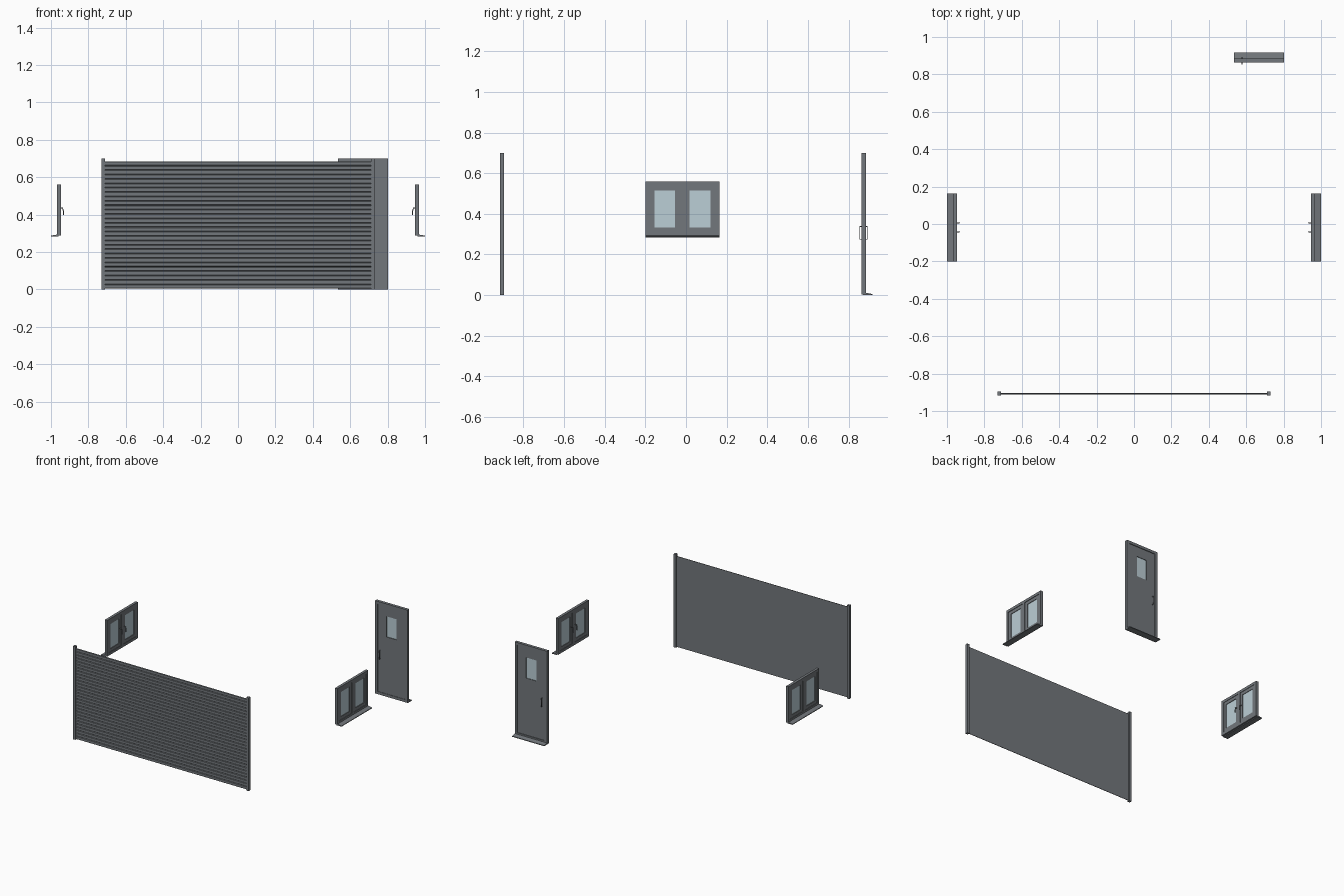
import bpy
import bmesh
from mathutils import Vector

cube = bpy.data.objects.get("Cube")
if cube:
    bpy.data.objects.remove(cube, do_unlink=True)


def material(name, rgb):
    mat = bpy.data.materials.new(name)
    mat.use_nodes = True
    mat.diffuse_color = (*rgb, 1)
    mat.node_tree.nodes["Principled BSDF"].inputs["Base Color"].default_value = (*rgb, 1)
    return mat


GREY = material("slate grey", (0.17, 0.185, 0.2))
GLASS = material("pale glass", (0.5, 0.62, 0.67))


# Placements turn (along the wall, outward, up) into world space
def facing_back(u, d, z):
    return Vector((u, d, z))


def facing_left(u, d, z):
    return Vector((d, u, z))


def facing_right(u, d, z):
    return Vector((-d, u, z))


def finish(name, bm, mat):
    bmesh.ops.recalc_face_normals(bm, faces=bm.faces)
    mesh = bpy.data.meshes.new(name)
    bm.to_mesh(mesh)
    bm.free()
    mesh.materials.append(mat)
    obj = bpy.data.objects.new(name, mesh)
    bpy.context.collection.objects.link(obj)
    return obj


def prism(bm, section, start, end, place):
    """Extrude an (outward, up) section along the wall."""
    face = bm.faces.new([bm.verts.new(place(start, d, z)) for d, z in section])
    ext = bmesh.ops.extrude_face_region(bm, geom=[face], use_keep_orig=True)
    verts = [g for g in ext["geom"] if isinstance(g, bmesh.types.BMVert)]
    bmesh.ops.translate(bm, verts=verts, vec=place(end, 0, 0) - place(start, 0, 0))


def box(bm, u, d, z, place):
    prism(bm, [(d[0], z[0]), (d[1], z[0]), (d[1], z[1]), (d[0], z[1])], *u, place)


def block(name, u, d, z, place, mat=GREY):
    bm = bmesh.new()
    box(bm, u, d, z, place)
    return finish(name, bm, mat)


def ring(name, u, d, z, border, place):
    """Rectangular frame with an open middle."""
    bm = bmesh.new()
    bottom, top = z[0] + border, z[1] - border
    box(bm, (u[0], u[0] + border), d, z, place)
    box(bm, (u[1] - border, u[1]), d, z, place)
    box(bm, (u[0] + border, u[1] - border), d, (z[0], bottom), place)
    box(bm, (u[0] + border, u[1] - border), d, (top, z[1]), place)
    return finish(name, bm, GREY)


def sill(name, u, d, z, place):
    bm = bmesh.new()
    lip = 0.005
    section = [(d[0], z[0]), (d[1], z[0]), (d[1], z[0] + lip), (d[0], z[1])]
    prism(bm, section, *u, place)
    return finish(name, bm, GREY)


def handle(name, path, radius, place):
    curve = bpy.data.curves.new(name, "CURVE")
    curve.dimensions = "3D"
    curve.bevel_depth = radius
    curve.bevel_resolution = 1
    curve.use_fill_caps = True
    spline = curve.splines.new("POLY")
    spline.points.add(len(path) - 1)
    for point, p in zip(spline.points, path):
        point.co = (*place(*p), 1)
    curve.materials.append(GREY)
    obj = bpy.data.objects.new(name, curve)
    bpy.context.collection.objects.link(obj)


# Roller shutter: one grooved curtain between two guide rails
SLATS, BASE, TOP = 29, 0.004, 0.685
pitch = (TOP - BASE) / SLATS
outline = [(-0.904, TOP), (-0.904, BASE)]
for i in range(SLATS):
    z = BASE + i * pitch
    outline += [(-0.907, z), (-0.911, z + pitch * 0.12),
                (-0.911, z + pitch * 0.88), (-0.907, z + pitch)][(1 if i else 0):]
bm = bmesh.new()
prism(bm, outline, -0.715, 0.715, facing_back)
finish("shutter_curtain", bm, GREY)
for side, x in (("left", 0.71), ("right", -0.73)):
    block(side + "_shutter_rail", (x, x + 0.02), (-0.916, -0.895), (0, 0.7), facing_back)

# Door: frame, leaf around a glazed opening, threshold and pulls
LEFT, RIGHT = 0.535, 0.803
ring("door_frame", (LEFT, RIGHT), (0.863, 0.885), (0.003, 0.7), 0.02, facing_back)
pane_u, pane_z, leaf_d = (0.627, 0.712), (0.45, 0.605), (0.866, 0.88)
bm = bmesh.new()
inner = (LEFT + 0.02, RIGHT - 0.02)
box(bm, (inner[0], pane_u[0]), leaf_d, (0.015, 0.68), facing_back)
box(bm, (pane_u[1], inner[1]), leaf_d, (0.015, 0.68), facing_back)
box(bm, pane_u, leaf_d, (0.015, pane_z[0]), facing_back)
box(bm, pane_u, leaf_d, (pane_z[1], 0.68), facing_back)
finish("door_leaf", bm, GREY)
block("door_glass", pane_u, (0.871, 0.876), pane_z, facing_back, GLASS)
sill("door_threshold", (LEFT, RIGHT), (0.87, 0.918), (0, 0.015), facing_back)
for name, surface, out in (("outer", 0.88, 0.891), ("inner", 0.866, 0.855)):
    handle(name + "_door_pull", [(0.577, surface, 0.275), (0.577, out, 0.275),
           (0.577, out, 0.338), (0.577, surface, 0.338)], 0.0025, facing_back)

# Two double casement windows, mirrored on either side
START, END, LOW, HIGH = -0.2, 0.164, 0.288, 0.56
MIDDLE = (START + END) / 2
for side, place in (("left", facing_left), ("right", facing_right)):
    ring(side + "_window_frame", (START, END), (0.947, 0.967), (LOW, HIGH), 0.02, place)
    block(side + "_window_mullion", (MIDDLE - 0.012, MIDDLE + 0.012),
          (0.947, 0.967), (LOW + 0.02, HIGH - 0.02), place)
    sill(side + "_window_sill", (START, END), (0.96, 1.0), (0.283, 0.295), place)
    for end, u, grip in (("front", (START + 0.02, MIDDLE - 0.012), MIDDLE - 0.024),
                         ("back", (MIDDLE + 0.012, END - 0.02), MIDDLE + 0.024)):
        name = side + "_" + end
        ring(name + "_sash", u, (0.95, 0.963), (LOW + 0.02, HIGH - 0.02), 0.024, place)
        block(name + "_glass", (u[0] + 0.023, u[1] - 0.023), (0.954, 0.959),
              (LOW + 0.043, HIGH - 0.043), place, GLASS)
        handle(name + "_window_handle", [(grip, 0.951, 0.438), (grip, 0.938, 0.435),
               (grip, 0.934, 0.42), (grip, 0.934, 0.398)], 0.003, place)
